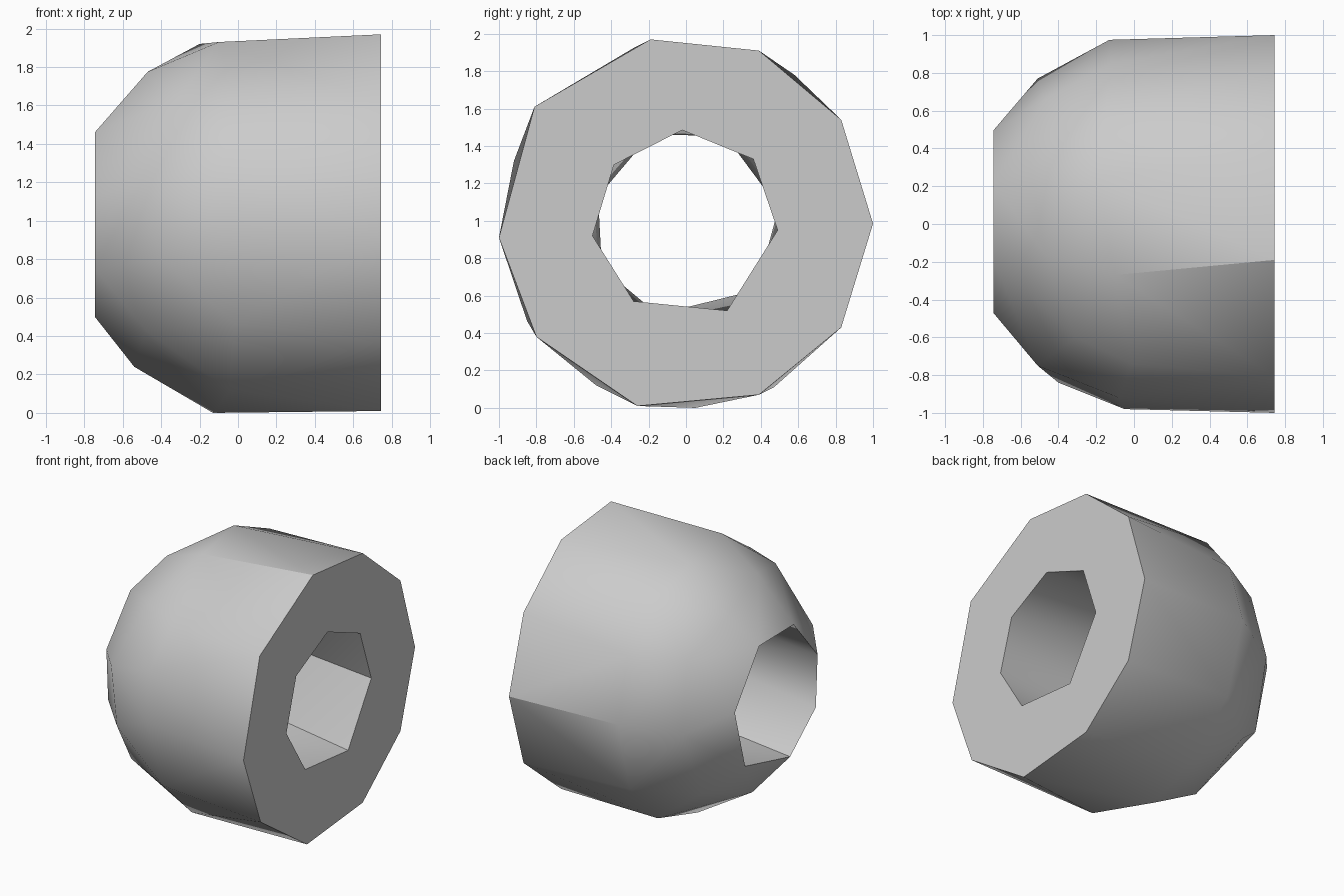
import bpy
import bmesh
import math

if "Cube" in bpy.data.objects:
    bpy.data.objects.remove(bpy.data.objects["Cube"], do_unlink=True)

END = 0.745  # half length along x

# Flat end outline and the two hole rims, as (y, z)
flat_end = [(-.19, 1.97), (.39, 1.91), (.83, 1.54), (1, .985), (.83, .43),
            (.39, .07), (-.26, .01), (-.8, .38), (-1, .91), (-.81, 1.61)]
flat_rim = [(-.02, 1.485), (.36, 1.33), (.49, .95), (.22, .52),
            (-.28, .57), (-.5, .92), (-.385, 1.3)]
dome_rim = [(-.19, 1.46), (.21, 1.455), (.495, 1.07), (.375, .63),
            (-.15, .5), (-.45, .75), (-.47, 1.13)]

# Faceted shoulder and dome points, as (x, y, z)
shoulder = [(-.05, -.98, .97), (-.02, -.85, .465), (-.04, -.48, .12),
            (-.13, .05, 0), (-.1, .47, .11), (-.12, .83, .47),
            (-.13, .975, 1.0), (-.12, .85, 1.46), (-.15, .58, 1.78),
            (-.2, .24, 1.92), (-.1, -.27, 1.93), (-.01, -.74, 1.62),
            (-.08, -.92, 1.32)]
dome = [(-.47, -.16, 1.775), (-.31, -.6, 1.64), (-.4, -.84, .8),
        (-.51, -.75, 1.18), (-.48, -.56, .43), (-.54, 0, .24),
        (-.5, .53, .42), (-.51, .77, .95), (-.47, .66, 1.44),
        (-.55, .3, 1.65)]


def at_x(x, outline):
    return [(x, y, z) for y, z in outline]


def add_open_hull(bm, points):
    """Wrap the points in a convex skin and remove both end caps."""
    verts = [bm.verts.new(p) for p in points]
    bmesh.ops.convex_hull(bm, input=verts)
    bmesh.ops.delete(bm, geom=[v for v in verts if v.is_valid and not v.link_faces],
                     context='VERTS')
    caps = [f for f in bm.faces
            if all(abs(abs(v.co.x) - END) < 1e-4 for v in f.verts)
            and abs(sum(v.co.x for v in f.verts)) > 2 * END]
    bmesh.ops.delete(bm, geom=caps, context='FACES')


bm = bmesh.new()

# Outer shell and the hole through it
add_open_hull(bm, at_x(END, flat_end) + shoulder + dome + at_x(-END, dome_rim))
add_open_hull(bm, at_x(END, flat_rim) + at_x(-END, dome_rim))
bmesh.ops.remove_doubles(bm, verts=bm.verts, dist=1e-4)

# Flat ring face
open_edges = [e for e in bm.edges if e.is_boundary]
bmesh.ops.triangle_fill(bm, edges=open_edges, use_beauty=True, normal=(1, 0, 0))
bmesh.ops.recalc_face_normals(bm, faces=bm.faces)

mesh = bpy.data.meshes.new("bead_body")
bm.to_mesh(mesh)
bm.free()
bead = bpy.data.objects.new("bead_body", mesh)
bpy.context.collection.objects.link(bead)

# Plain grey material
grey = bpy.data.materials.new("light_grey")
grey.use_nodes = True
grey.diffuse_color = (.6, .6, .6, 1)
grey.node_tree.nodes["Principled BSDF"].inputs["Base Color"].default_value = (.6, .6, .6, 1)
mesh.materials.append(grey)

# Soft dome with crisp corners
bpy.ops.object.select_all(action='DESELECT')
bead.select_set(True)
bpy.context.view_layer.objects.active = bead
bpy.ops.object.shade_smooth_by_angle(angle=math.radians(30))
